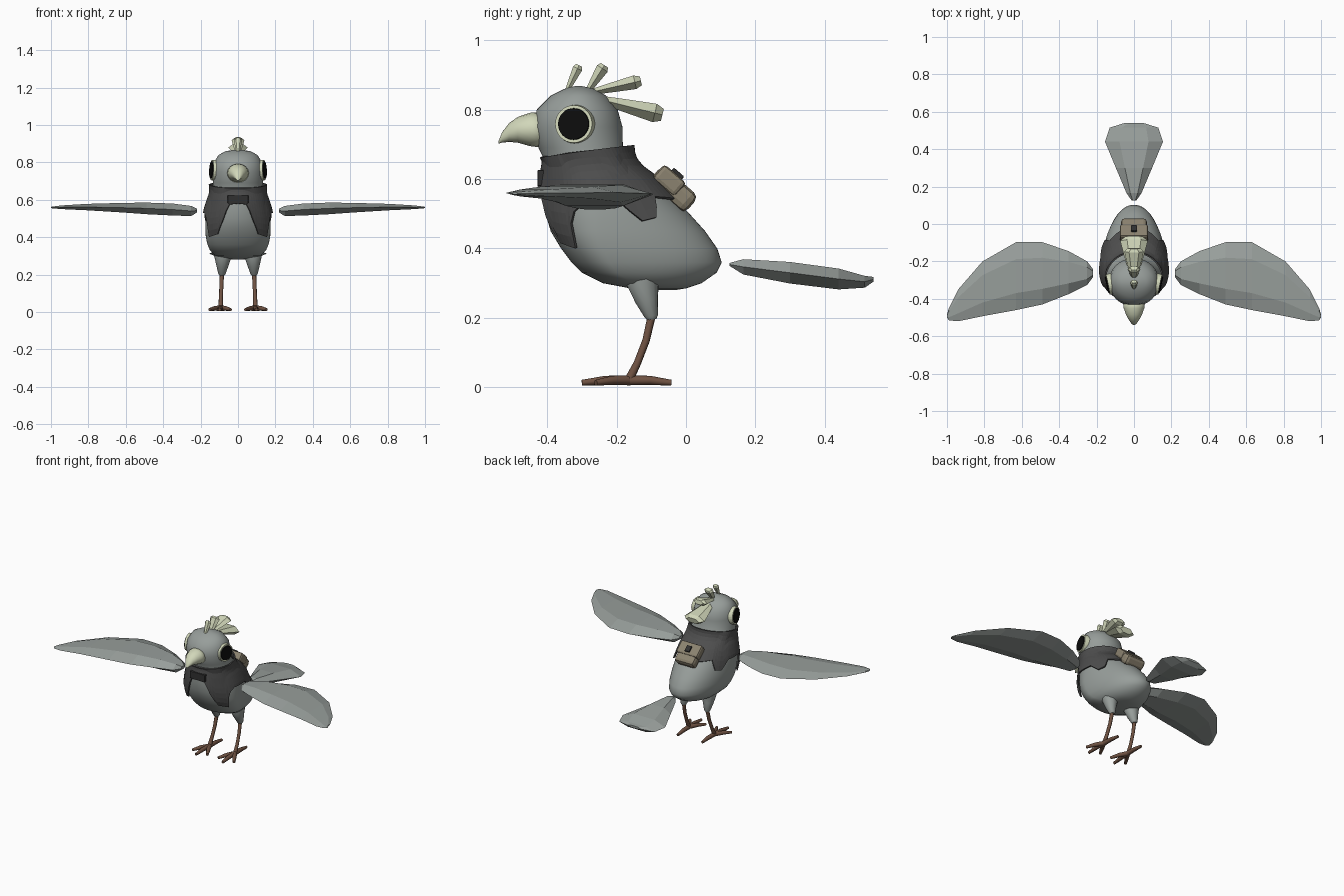
import bpy, bmesh
from math import sin, cos, pi, radians
from mathutils import Vector, Matrix

cube = bpy.data.objects.get("Cube")
if cube:
    bpy.data.objects.remove(cube)


def material(name, rgb):
    m = bpy.data.materials.new(name)
    m.use_nodes = True
    m.diffuse_color = (*rgb, 1)
    bsdf = next(n for n in m.node_tree.nodes if n.type == 'BSDF_PRINCIPLED')
    bsdf.inputs["Base Color"].default_value = (*rgb, 1)
    bsdf.inputs["Roughness"].default_value = 0.8
    return m


GREY = material("feather grey", (.31, .34, .325))
CREAM = material("pale cream", (.64, .68, .49))
VEST = material("charcoal cloth", (.075, .075, .075))
DARK = material("dark buckle", (.03, .03, .03))
BLACK = material("pupil black", (.004, .004, .004))
TAN = material("bag tan", (.26, .225, .16))
BROWN = material("leg brown", (.16, .085, .055))


def add_object(name, data, mat):
    data.materials.append(mat)
    ob = bpy.data.objects.new(name, data)
    bpy.context.scene.collection.objects.link(ob)
    return ob


def finish(name, bm, mat, smooth=False):
    bmesh.ops.recalc_face_normals(bm, faces=bm.faces[:])
    me = bpy.data.meshes.new(name)
    bm.to_mesh(me)
    bm.free()
    for p in me.polygons:
        p.use_smooth = smooth
    return add_object(name, me, mat)


def loft(name, rings, mat, smooth=False, caps=True):
    """Skin a list of closed point rings."""
    bm = bmesh.new()
    rows = [[bm.verts.new(p) for p in r] for r in rings]
    n = len(rows[0])
    for a, b in zip(rows, rows[1:]):
        for i in range(n):
            j = (i + 1) % n
            bm.faces.new((a[i], a[j], b[j], b[i]))
    if caps:
        bm.faces.new(rows[0])
        bm.faces.new(rows[-1])
    return finish(name, bm, mat, smooth)


def feather_ring(c, u, v):
    """Six-sided flattened section: half width u, half thickness v."""
    c, u, v = Vector(c), Vector(u), Vector(v)
    return [c + u, c + u / 2 + v, c - u / 2 + v, c - u, c - u / 2 - v, c + u / 2 - v]


def tube(name, points, radius, mat):
    """Tapered tube through (x, y, z, scale) points."""
    cu = bpy.data.curves.new(name, 'CURVE')
    cu.dimensions = '3D'
    cu.bevel_depth = radius
    cu.bevel_resolution = 2
    cu.use_fill_caps = True
    sp = cu.splines.new('POLY')
    sp.points.add(len(points) - 1)
    for p, (x, y, z, r) in zip(sp.points, points):
        p.co = (x, y, z, 1)
        p.radius = r
    return add_object(name, cu, mat)


def interp(table, key):
    if key <= table[0][0]:
        return table[0][1:]
    for a, b in zip(table, table[1:]):
        if key <= b[0]:
            f = (key - a[0]) / (b[0] - a[0])
            return [p + (q - p) * f for p, q in zip(a[1:], b[1:])]
    return table[-1][1:]


# Body and head: height, front y, widest y, back y, half width
BODY = [
    (.28, -.07, -.05, -.03, .01), (.285, -.16, -.09, 0, .07),
    (.3, -.24, -.15, .045, .12), (.33, -.3, -.2, .088, .15),
    (.36, -.33, -.22, .103, .163), (.4, -.36, -.24, .09, .172),
    (.45, -.39, -.25, .055, .175), (.5, -.405, -.25, .01, .172),
    (.55, -.41, -.25, -.04, .167), (.6, -.41, -.26, -.085, .155),
    (.65, -.405, -.28, -.15, .138), (.69, -.425, -.305, -.182, .133),
    (.75, -.44, -.31, -.183, .135), (.8, -.43, -.31, -.197, .128),
    (.84, -.39, -.31, -.23, .104), (.86, -.35, -.31, -.265, .065),
    (.868, -.32, -.31, -.3, .01)]


def skin(z, a, off=0):
    """Point on the body at height z, angle a from the front."""
    front, mid, back, half = interp(BODY, z)
    reach = (mid - front if cos(a) > 0 else back - mid) + off
    return (sin(a) * (half + off), mid - cos(a) * reach, z)


turn = [radians(d) for d in range(-180, 180, 5)]
loft("body", [[skin(r[0], a) for a in turn] for r in BODY], GREY, True)

# Vest with flared collar and pointed flaps: degrees from front, hem height
HEM = [(0, .58), (17, .575), (23, .51), (35, .415), (55, .4), (62, .5),
       (75, .53), (105, .53), (115, .48), (125, .49), (135, .55), (180, .54)]


def vest_point(a, f):
    top = .68 - .018 * cos(a)
    z = top + (interp(HEM, abs(a) * 180 / pi)[0] - top) * f
    flare = max(0, 1 - 3 * f) * (.014 - .012 * cos(a))
    return skin(z, a, .008 + .01 * f + flare)


vest = loft("vest", [[vest_point(a, k / 8) for a in turn] for k in range(9)],
            VEST, caps=False)
shell = vest.modifiers.new("thickness", 'SOLIDIFY')
shell.thickness = .008


def block(name, center, size, mat, bevel, tilt=0):
    bm = bmesh.new()
    bmesh.ops.create_cube(bm, size=1, matrix=Matrix.Diagonal((*size, 1)))
    ob = finish(name, bm, mat)
    ob.location = center
    ob.rotation_euler.x = radians(tilt)
    b = ob.modifiers.new("bevel", 'BEVEL')
    b.width = bevel
    b.segments = 2
    return ob


block("vest_clasp", (0, -.418, .603), (.11, .02, .046), DARK, .003)

# Backpack lying on the sloped back
PACK = Vector((0, -.037, .57))
SLOPE = -41
frame = Matrix.Rotation(radians(SLOPE), 3, 'X')
for name, at, size, mat, bevel in (
        ("bag", (0, 0, 0), (.14, .14, .066), TAN, .02),
        ("bag_flap", (0, -.025, .012), (.152, .085, .054), TAN, .012),
        ("bag_buckle", (0, -.02, .04), (.034, .04, .018), DARK, .004)):
    block(name, PACK + frame @ Vector(at), size, mat, bevel, SLOPE)

# Beak: y, centre height, half width, half height
BEAK = [(-.41, .742, .06, .052), (-.45, .743, .055, .048), (-.485, .742, .043, .037),
        (-.51, .734, .029, .027), (-.53, .72, .016, .015), (-.54, .706, .005, .004)]
loft("beak", [[(w * cos(k * pi / 8), y, z + h * sin(k * pi / 8)) for k in range(16)]
              for y, z, w, h in BEAK], CREAM, True)

# Crest feathers: start, end (y, z), half width, half thickness
CREST = [((-.345, .85), (-.308, .928), .022, .014), ((-.285, .85), (-.235, .928), .034, .018),
         ((-.275, .85), (-.13, .883), .052, .02), ((-.25, .83), (-.068, .785), .074, .027)]
for i, (start, end, wide, thick) in enumerate(CREST):
    a, b = Vector((0, *start)), Vector((0, *end))
    up = Vector((1, 0, 0)).cross(b - a).normalized()
    loft(f"crest_feather_{i + 1}",
         [feather_ring(a.lerp(b, t), (wide * s, 0, 0), up * thick * s)
          for t, s in ((0, .4), (.45, .72), (.88, 1), (1, .65))], CREAM)

# Tail fan: y, half width, middle height, half thickness
TAIL = [(.125, .012, .354, .004), (.165, .04, .347, .022), (.3, .097, .33, .031),
        (.44, .155, .312, .03), (.515, .13, .304, .017), (.54, .05, .311, .007)]
loft("tail", [feather_ring((0, y, z), (w, 0, 0), (0, 0, h)) for y, w, z, h in TAIL], GREY)

# Wing: x, front y, back y, middle height, half thickness
WING = [(.22, -.285, -.24, .542, .01), (.25, -.325, -.2, .54, .027),
        (.35, -.375, -.145, .548, .032), (.49, -.43, -.097, .554, .031),
        (.63, -.46, -.097, .558, .025), (.81, -.493, -.2, .561, .017),
        (.94, -.52, -.35, .56, .01), (.99, -.515, -.45, .559, .005),
        (1, -.5, -.485, .559, .003)]


def disc(name, center, axis, radius, depth, mat):
    bm = bmesh.new()
    turned = Vector(axis).to_track_quat('Z', 'Y').to_matrix().to_4x4()
    bmesh.ops.create_cone(bm, cap_ends=True, segments=32, radius1=radius, radius2=radius * .95,
                          depth=depth, matrix=Matrix.Translation(center) @ turned)
    return finish(name, bm, mat)


for side, s in (("left", 1), ("right", -1)):
    loft(side + "_wing", [feather_ring((s * x, (f + b) / 2, z), (0, (b - f) / 2, 0), (0, 0, h))
                          for x, f, b, z, h in WING], GREY)

    # Eye: pale rim with a black pupil plate
    look = Vector((s, -.2, .05)).normalized()
    spot = Vector((s * .126, -.321, .758))
    disc(side + "_eye_rim", spot, look, .057, .03, CREAM)
    disc(side + "_pupil", spot + look * .014, look, .047, .012, BLACK)

    # Feathered thigh, thin shin and four toes
    tube(side + "_thigh", [(s * .08, -.12, .34, 1.05), (s * .081, -.125, .3, 1),
                           (s * .084, -.113, .25, .7), (s * .086, -.1, .205, .42),
                           (s * .086, -.099, .195, .28)], .048, GREY).data.bevel_resolution = 4
    tube(side + "_shin", [(s * .086, -.098, .21, 1), (s * .089, -.115, .135, .9),
                          (s * .092, -.14, .07, .9), (s * .093, -.165, .02, 1.1)], .012, BROWN)
    for toe, x, y in (("inner", .04, -.265), ("middle", .098, -.3),
                      ("outer", .152, -.26), ("back", .09, -.042)):
        tube(f"{side}_{toe}_toe", [(s * .093, -.165, .02, 1.1),
                                   (s * (.093 + x) / 2, (y - .165) / 2, .02, 1),
                                   (s * x, y, .013, .65)], .013, BROWN)
